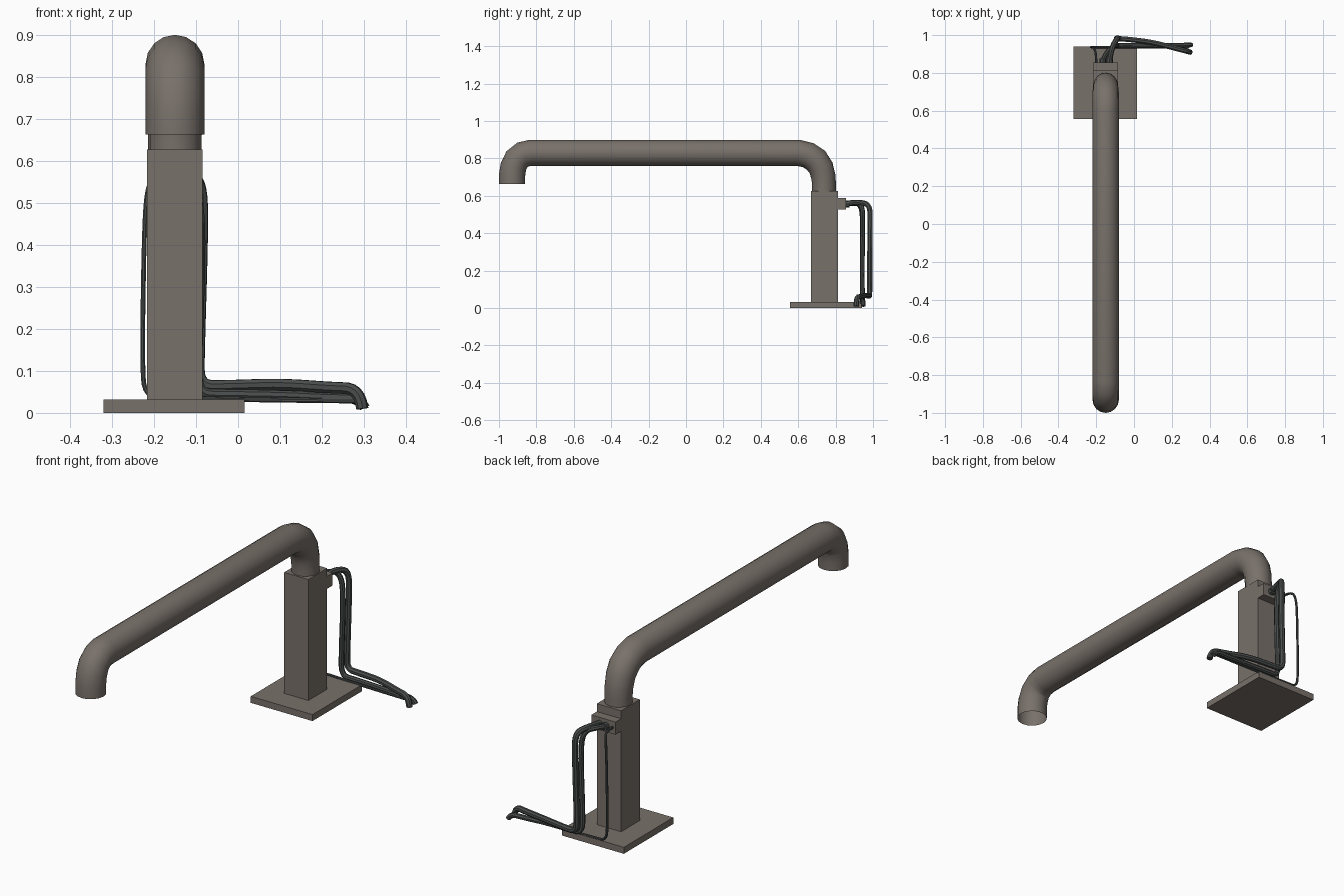
import bpy, bmesh
from mathutils import Matrix, Vector

if "Cube" in bpy.data.objects:
    bpy.data.objects.remove(bpy.data.objects["Cube"])


def box(name, lo, hi):
    lo, hi = Vector(lo), Vector(hi)
    bm = bmesh.new()
    bmesh.ops.create_cube(bm, size=1)
    for v in bm.verts:
        v.co = (lo + hi) / 2 + Vector(a * b for a, b in zip(v.co, hi - lo))
    me = bpy.data.meshes.new(name)
    bm.to_mesh(me)
    bm.free()
    ob = bpy.data.objects.new(name, me)
    bpy.context.collection.objects.link(ob)
    return ob


def tube(name, pts, radius, nurbs=True, caps=True, res=2, mat=None, scales=None):
    cu = bpy.data.curves.new(name, 'CURVE')
    cu.dimensions = '3D'
    cu.bevel_depth = radius
    cu.bevel_resolution = res
    cu.use_fill_caps = caps
    sp = cu.splines.new('NURBS' if nurbs else 'POLY')
    sp.points.add(len(pts) - 1)
    for i, p in enumerate(pts):
        sp.points[i].co = (*p, 1)
        sp.points[i].radius = scales[i] if scales else 1
    if nurbs:
        sp.order_u = 3
        sp.use_endpoint_u = True
        sp.resolution_u = 5
    ob = bpy.data.objects.new(name, cu)
    bpy.context.collection.objects.link(ob)
    bpy.ops.object.select_all(action='DESELECT')
    ob.select_set(True)
    bpy.context.view_layer.objects.active = ob
    bpy.ops.object.convert(target='MESH')
    ob = bpy.context.view_layer.objects.active
    bpy.ops.object.shade_smooth_by_angle()
    if mat:
        ob.data.materials.clear()
        ob.data.materials.append(mat)
    return ob


def material(name, color):
    m = bpy.data.materials.new(name)
    m.diffuse_color = (*color, 1)
    m.use_nodes = True
    m.node_tree.nodes["Principled BSDF"].inputs["Base Color"].default_value = m.diffuse_color
    return m


body = material("warm_grey", (0.19, 0.165, 0.145))
rubber = material("dark_rubber", (0.07, 0.075, 0.075))
CX = -0.15

# base plate, post and rear connector block
for ob in (box("base_plate", (-0.32, 0.556, 0), (0.016, 0.94, 0.032)),
           box("post", (CX - 0.066, 0.667, 0.032), (CX + 0.066, 0.813, 0.627)),
           box("connector_block", (CX - 0.066, 0.81, 0.526), (CX + 0.066, 0.856, 0.588))):
    ob.data.materials.append(body)

# large overhead pipe with a bend at each end, open at the mouth
arm = [(-0.93, 0.663), (-0.93, 0.71), (-0.923, 0.755), (-0.905, 0.795), (-0.872, 0.821),
       (-0.83, 0.83), (0.6, 0.83), (0.655, 0.817), (0.695, 0.79), (0.722, 0.75),
       (0.735, 0.7), (0.738, 0.66), (0.738, 0.62)]
tube("overhead_pipe", [(CX, y, z) for y, z in arm], 0.07, nurbs=False, caps=False, res=6,
     mat=body, scales=[1] * 9 + [0.96, 0.93, 0.91, 0.91])

# hose fittings on the block
for i, x in enumerate((-0.165, -0.13)):
    tube(f"hose_fitting_{i + 1}", [(x, 0.85, 0.557), (x, 0.875, 0.557)], 0.018,
         nurbs=False, mat=rubber)

# two thick hoses and one thin cable: out, down, then along the ground
tube("upper_hose", [(-0.13, 0.86, 0.56), (-0.12, 0.93, 0.568), (-0.088, 0.985, 0.55),
                    (-0.084, 0.984, 0.45), (-0.093, 0.982, 0.15), (-0.094, 0.982, 0.065),
                    (-0.03, 0.978, 0.064), (0.1, 0.962, 0.069), (0.22, 0.93, 0.06),
                    (0.29, 0.912, 0.058), (0.296, 0.91, 0.01)], 0.0145, mat=rubber)
tube("lower_hose", [(-0.165, 0.86, 0.555), (-0.155, 0.9, 0.562), (-0.105, 0.945, 0.55),
                    (-0.087, 0.945, 0.45), (-0.097, 0.942, 0.15), (-0.098, 0.945, 0.045),
                    (-0.03, 0.947, 0.044), (0.1, 0.943, 0.042), (0.22, 0.946, 0.036),
                    (0.29, 0.948, 0.036), (0.302, 0.948, 0.012)], 0.0125, mat=rubber)
tube("thin_cable", [(-0.2, 0.85, 0.558), (-0.2, 0.91, 0.56), (-0.218, 0.935, 0.53),
                    (-0.224, 0.936, 0.4), (-0.228, 0.936, 0.12), (-0.222, 0.936, 0.036),
                    (-0.15, 0.936, 0.036), (0, 0.934, 0.031), (0.29, 0.934, 0.028)],
     0.006, mat=rubber)
